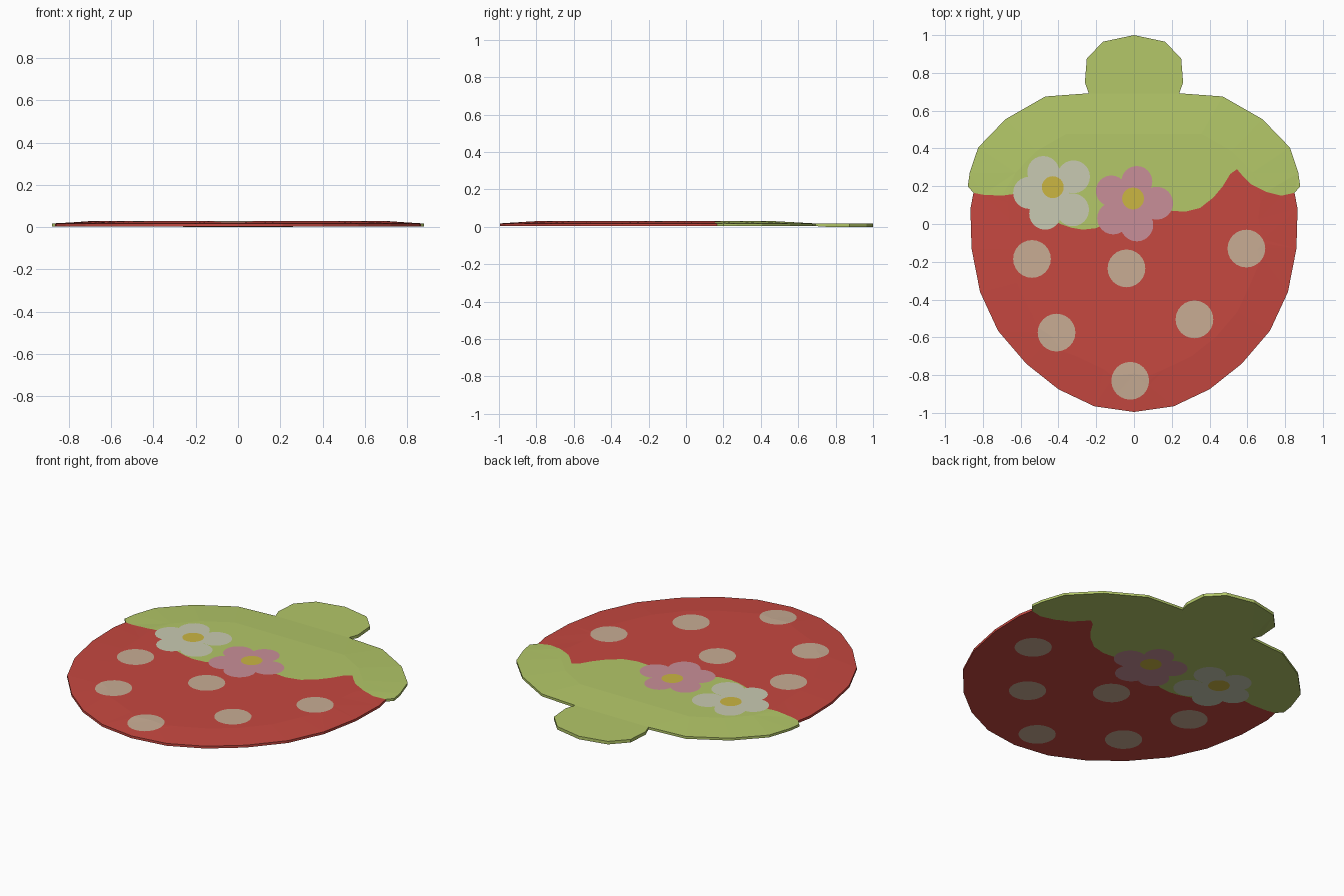
import bpy
from math import sin, cos, pi
from mathutils import Vector
from mathutils.geometry import delaunay_2d_cdt, intersect_point_line

if "Cube" in bpy.data.objects:
    bpy.data.objects.remove(bpy.data.objects["Cube"])


def material(name, rgb):
    m = bpy.data.materials.new(name)
    lin = [((c / 255 + 0.055) / 1.055) ** 2.4 for c in rgb]
    m.diffuse_color = (*lin, 1)
    m.use_nodes = True
    m.node_tree.nodes["Principled BSDF"].inputs["Base Color"].default_value = m.diffuse_color
    return m


def circle(x, y, r, n=24):
    return [(x + r * cos(2 * pi * i / n), y + r * sin(2 * pi * i / n)) for i in range(n)]


def inside(p, poly):
    hit = False
    for (ax, ay), (bx, by) in zip(poly, poly[1:] + poly[:1]):
        if (ay > p[1]) != (by > p[1]) and p[0] < (bx - ax) * (p[1] - ay) / (by - ay) + ax:
            hit = not hit
    return hit


# Rug silhouette: right half, mirrored
stem_half = [(0, 1.0), (.165, .965), (.25, .875), (.26, .75), (.24, .692)]
body_half = [(.47, .675), (.68, .555), (.825, .405), (.87, .27), (.88, .2), (.85, .165),
             (.866, .08), (.86, -.13), (.815, -.36), (.72, -.565), (.57, -.74),
             (.40, -.875), (.21, -.965), (0, -.995)]
half = stem_half + body_half
outline = half + [(-x, y) for x, y in half[-2:0:-1]]

# Inner ring where the puffed top becomes level
ring_half = [(x * .76, (y + .15) * .76 - .15) for x, y in body_half]
ring = ring_half + [(-x, y) for x, y in ring_half[-2::-1]]

# Wavy lower edge of the leaf cap
wave = [(-.95, .165), (-.85, .165), (-.8, .155), (-.7, .15), (-.64, .158), (-.55, .13), (-.45, .03),
        (-.39, 0), (-.33, -.02), (-.27, -.03), (-.2, -.022), (-.1, .03), (.1, .08), (.2, .07),
        (.27, .065), (.35, .085), (.42, .14), (.47, .2), (.51, .265), (.545, .29),
        (.575, .255), (.62, .21), (.7, .17), (.78, .15), (.85, .165), (.95, .165)]
cap = wave + [(.95, 1.1), (-.95, 1.1)]

# Flowers and spots
white_petals = [circle(*p) for p in [(-.48, .275, .085), (-.32, .25, .087), (-.325, .075, .087),
                                     (-.47, .055, .085), (-.555, .165, .085), (-.43, .17, .09)]]
pink_petals = [circle(*p) for p in [(.015, .225, .082), (-.12, .175, .082), (-.11, .03, .085),
                                    (.015, -.005, .087), (.12, .11, .087), (0, .12, .1)]]
centres = [circle(-.43, .195, .058), circle(-.005, .135, .058)]
spots = [circle(x, y, .1) for x, y in [(-.54, -.185), (-.04, -.235), (.595, -.13),
                                       (.32, -.505), (-.41, -.575), (-.02, -.83)]]

# Parts in order of priority: name, regions, material
parts = [
    ("flower_centres", centres, material("yellow", (203, 182, 66))),
    ("pink_flower", pink_petals, material("pink", (201, 143, 152))),
    ("white_flower", white_petals, material("cream white", (201, 202, 178))),
    ("spots", spots, material("beige", (200, 172, 148))),
    ("leaf_cap", [cap], material("leaf green", (179, 199, 104))),
    ("berry", [outline], material("berry red", (198, 72, 64))),
]

# Cut the flat rug along every contour
pts, edges = [], []
for loop in [outline, ring, wave] + white_petals + pink_petals + centres + spots:
    k, n = len(pts), len(loop)
    pts += [Vector(p) for p in loop]
    edges += [(k + i, k + (i + 1) % n) for i in range(n - (loop is wave))]
verts, _, tris, *_ = delaunay_2d_cdt(pts, edges, [], 0, 1e-5, False)

kept = []
for t in tris:
    a, b, c = (verts[i] for i in t)
    mid = (a + b + c) / 3
    if not inside(mid, outline):
        continue
    t = list(t) if (b - a).cross(c - a) > 0 else list(t)[::-1]
    part = next((i for i, p in enumerate(parts) if any(inside(mid, r) for r in p[1])), 5)
    kept.append((t, part))
directed = {(t[i], t[(i + 1) % 3]) for t, _ in kept for i in range(3)}


def edge_distance(p):
    best = 9
    for a, b in zip(outline, outline[1:] + outline[:1]):
        q, f = intersect_point_line(p, a, b)
        q = Vector(a).lerp(Vector(b), min(1, max(0, f)))
        best = min(best, (p - q.to_2d()).length)
    return best


def top_z(p):
    puff = .018 + .012 * min(1, edge_distance(p) / .17)
    return min(puff, .03 - .01 * min(1, max(0, (p.y - .5) / .2)))


def bottom_z(p):
    return 0 if p.y > .7 else .004


# Build each part with top, underside and its share of the outer rim
tops = [(p.x, p.y, top_z(p)) for p in verts]
bottoms = [(p.x, p.y, bottom_z(p)) for p in verts]
N = len(verts)
for index, (name, _, mat) in enumerate(parts):
    faces = []
    for t, part in kept:
        if part != index:
            continue
        faces += [t, [i + N for i in reversed(t)]]
        for i in range(3):
            a, b = t[i], t[(i + 1) % 3]
            if (b, a) not in directed:
                faces.append([a + N, b + N, b, a])
    used = sorted({i for f in faces for i in f})
    remap = {v: i for i, v in enumerate(used)}
    both = tops + bottoms
    mesh = bpy.data.meshes.new(name)
    mesh.from_pydata([both[i] for i in used], [], [[remap[i] for i in f] for f in faces])
    mesh.materials.append(mat)
    bpy.context.collection.objects.link(bpy.data.objects.new(name, mesh))
